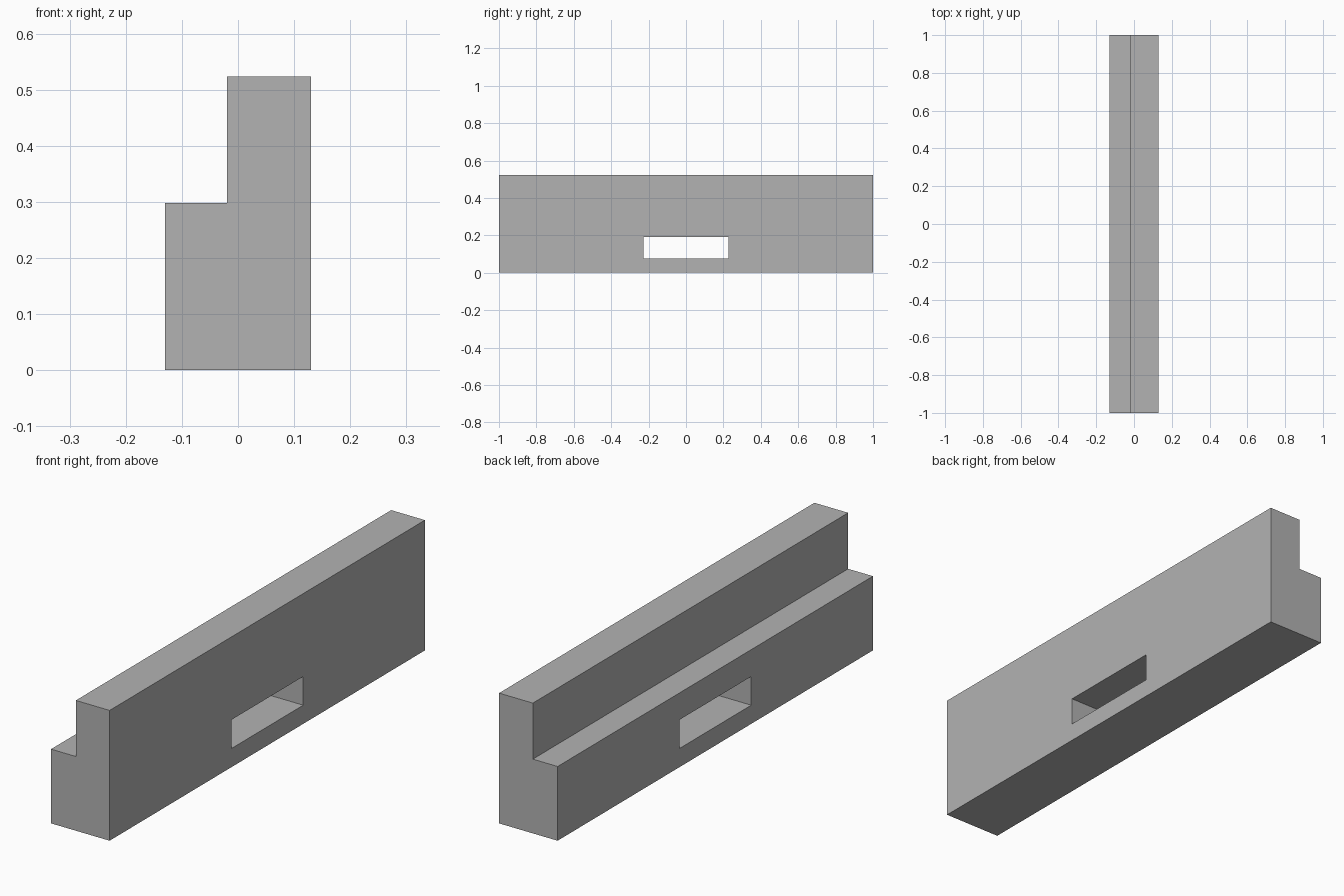
import bpy
import bmesh

cube = bpy.data.objects.get("Cube")
if cube:
    bpy.data.objects.remove(cube, do_unlink=True)

# Single plain grey finish
grey = bpy.data.materials.new("plain_grey")
grey.use_nodes = True
colour = (0.45, 0.45, 0.45, 1.0)
grey.diffuse_color = colour
grey.node_tree.nodes["Principled BSDF"].inputs["Base Color"].default_value = colour


def extrude_profile(name, points, offset):
    """Make a solid by sweeping a closed profile along an offset."""
    bm = bmesh.new()
    face = bm.faces.new([bm.verts.new(p) for p in points])
    swept = bmesh.ops.extrude_face_region(bm, geom=[face])["geom"]
    verts = [v for v in swept if isinstance(v, bmesh.types.BMVert)]
    bmesh.ops.translate(bm, verts=verts, vec=offset)
    bmesh.ops.recalc_face_normals(bm, faces=bm.faces)
    mesh = bpy.data.meshes.new(name)
    bm.to_mesh(mesh)
    bm.free()
    mesh.materials.append(grey)
    obj = bpy.data.objects.new(name, mesh)
    bpy.context.scene.collection.objects.link(obj)
    return obj


# Stepped beam: L-shaped section swept along its length
half_width, half_length = 0.13, 1.0
step_x, step_z, height = -0.02, 0.298, 0.523
section = [(-half_width, 0), (half_width, 0), (half_width, height),
           (step_x, height), (step_x, step_z), (-half_width, step_z)]
beam = extrude_profile("stepped_beam", [(x, -half_length, z) for x, z in section],
                       (0, 2 * half_length, 0))

# Rectangular slot cut straight through the sides
slot_y, slot_bottom, slot_top = 0.228, 0.075, 0.19
outline = [(-slot_y, slot_bottom), (slot_y, slot_bottom),
           (slot_y, slot_top), (-slot_y, slot_top)]
cutter = extrude_profile("slot_cutter", [(-0.3, y, z) for y, z in outline], (0.6, 0, 0))
cutter.hide_render = True

cut = beam.modifiers.new("slot", "BOOLEAN")
cut.operation = "DIFFERENCE"
cut.solver = "EXACT"
cut.object = cutter

# Apply the cut and discard the cutter
bpy.ops.object.select_all(action="DESELECT")
bpy.context.view_layer.objects.active = beam
beam.select_set(True)
bpy.ops.object.modifier_apply(modifier=cut.name)
bpy.data.objects.remove(cutter, do_unlink=True)
